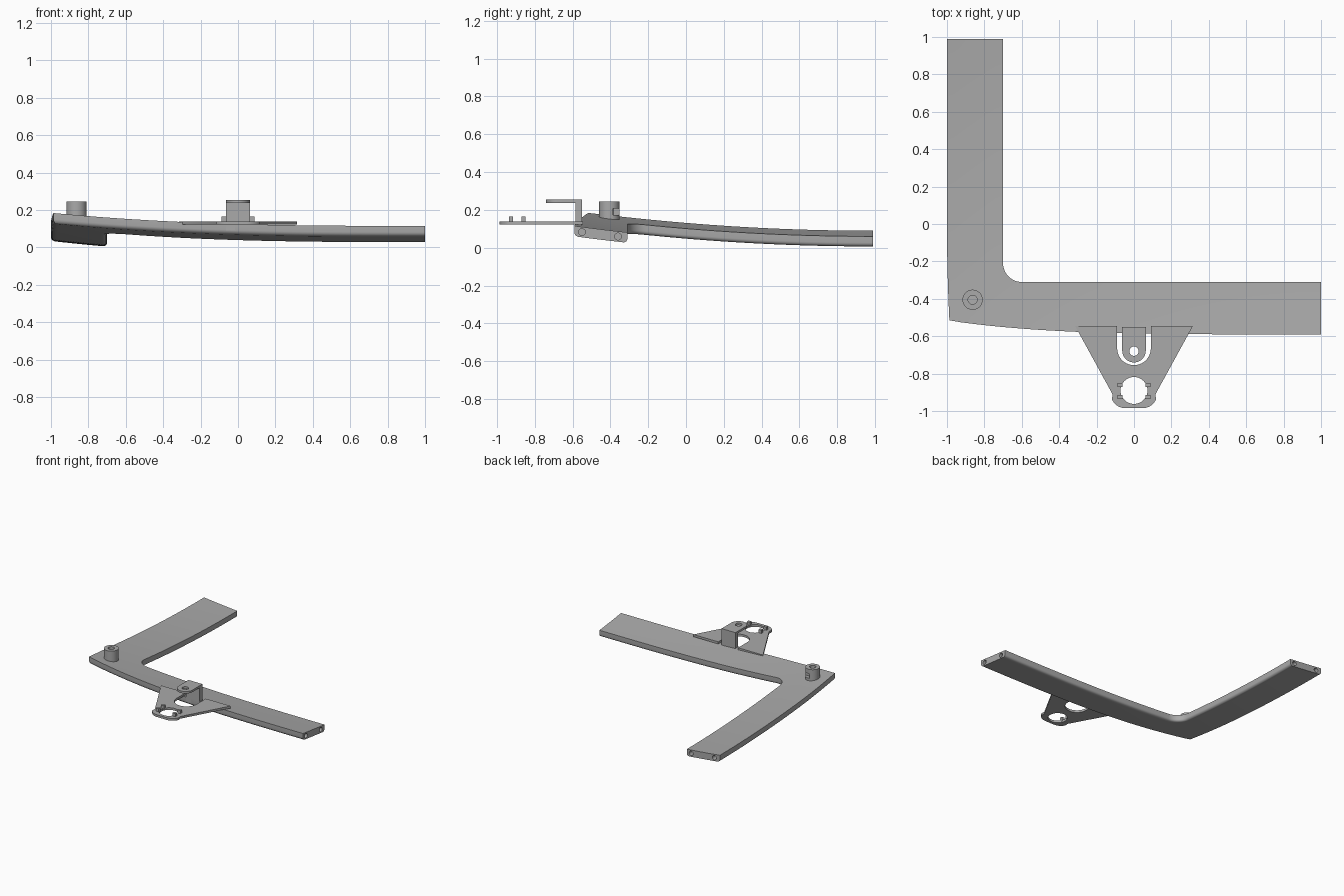
import bpy, bmesh, math
from mathutils import Vector, Matrix

cube = bpy.data.objects.get("Cube")
if cube:
    bpy.data.objects.remove(cube)

GREY = (0.40, 0.40, 0.40, 1)
metal = bpy.data.materials.new("plain_grey")
metal.use_nodes = True
metal.diffuse_color = GREY
metal.node_tree.nodes["Principled BSDF"].inputs["Base Color"].default_value = GREY


def add_object(name, bm):
    bmesh.ops.recalc_face_normals(bm, faces=bm.faces)
    mesh = bpy.data.meshes.new(name)
    bm.to_mesh(mesh)
    bm.free()
    ob = bpy.data.objects.new(name, mesh)
    bpy.context.collection.objects.link(ob)
    ob.data.materials.append(metal)
    return ob


def smooth(ob):
    bpy.ops.object.select_all(action='DESELECT')
    ob.select_set(True)
    bpy.context.view_layer.objects.active = ob
    bpy.ops.object.shade_smooth_by_angle(angle=math.radians(35))


def arc(cx, cy, r, start, end, n):
    return [(cx + r * math.cos(math.radians(start + (end - start) * i / n)),
             cy + r * math.sin(math.radians(start + (end - start) * i / n)))
            for i in range(n + 1)]


def circle(cx, cy, r, n=32):
    return arc(cx, cy, r, 0, 360, n)[:-1]


def plate(name, loops, z0, z1):
    """Flat plate from an outline plus hole loops."""
    cu = bpy.data.curves.new(name, 'CURVE')
    cu.dimensions, cu.fill_mode, cu.extrude = '2D', 'BOTH', (z1 - z0) / 2
    for loop in loops:
        sp = cu.splines.new('POLY')
        sp.points.add(len(loop) - 1)
        for p, (x, y) in zip(sp.points, loop):
            p.co = (x, y, 0, 1)
        sp.use_cyclic_u = True
    tmp = bpy.data.objects.new(name + "_outline", cu)
    bpy.context.collection.objects.link(tmp)
    bpy.context.view_layer.update()
    depsgraph = bpy.context.evaluated_depsgraph_get()
    filled = bpy.data.meshes.new_from_object(tmp.evaluated_get(depsgraph))
    bm = bmesh.new()
    bm.from_mesh(filled)
    bpy.data.meshes.remove(filled)
    bpy.data.objects.remove(tmp)
    bpy.data.curves.remove(cu)
    bmesh.ops.remove_doubles(bm, verts=bm.verts, dist=1e-5)
    bmesh.ops.translate(bm, verts=bm.verts, vec=(0, 0, (z0 + z1) / 2))
    ob = add_object(name, bm)
    smooth(ob)
    return ob


def box(name, lo, hi):
    bm = bmesh.new()
    lo, hi = Vector(lo), Vector(hi)
    bmesh.ops.create_cube(bm, size=1, matrix=Matrix.Translation((lo + hi) / 2)
                          @ Matrix.Diagonal((*(hi - lo), 1)))
    return add_object(name, bm)


def cut(ob, cutter):
    cutter.hide_render = True
    cutter.hide_viewport = True
    mod = ob.modifiers.new("cut", 'BOOLEAN')
    mod.operation, mod.solver, mod.object = 'DIFFERENCE', 'EXACT', cutter


# Curved L-shaped bar
def top_z(x, y):
    t = (y + 0.55) / 1.54
    return 0.11 + 0.08 * ((1 - x) / 2) ** 2.9 - 0.1 * (1 - (1 - t) ** 2)


def outer_y(x):
    return -0.59 + 0.075 * ((1 - x) / 2) ** 4


def outer_x(y):
    return -1 + 0.013 * (max(0, -y) / 0.515) ** 2


THICK, ROUND = 0.055, 0.022
stations = []
for i in range(24):                                   # rear arm
    y = 0.99 - 1.2 * i / 24
    stations.append(((-0.7, y), (outer_x(y), y)))
for i, p in enumerate(arc(-0.6, -0.21, 0.1, 180, 270, 12)):   # corner
    if i <= 6:
        y = -0.21 - 0.305 * i / 6
        stations.append((p, (outer_x(y), y)))
    else:
        x = -0.987 + 0.387 * (i - 6) / 6
        stations.append((p, (x, outer_y(x))))
for i in range(1, 29):                                # front arm
    x = -0.6 + 1.6 * i / 28
    stations.append(((x, -0.31), (x, outer_y(x))))

bm = bmesh.new()
rings = []
for inner, outer in stations:
    a, b = Vector(inner), Vector(outer)
    length = (b - a).length
    section = [(length * k / 8, 0) for k in range(9)]
    section += [(length - ROUND + dx, ROUND - THICK + dz)
                for dx, dz in arc(0, 0, ROUND, 0, -90, 5)]
    section += [(length * k / 8, -THICK) for k in range(7, 0, -1)]
    section += [(ROUND + dx, ROUND - THICK + dz)
                for dx, dz in arc(0, 0, ROUND, -90, -180, 5)]
    ring = []
    for s, dz in section:
        p = a.lerp(b, s / length)
        ring.append(bm.verts.new((p.x, p.y, top_z(p.x, p.y) + dz)))
    rings.append(ring)
for r0, r1 in zip(rings, rings[1:]):
    for k in range(len(r0)):
        n = (k + 1) % len(r0)
        bm.faces.new((r0[k], r0[n], r1[n], r1[k]))
bm.faces.new(rings[0])
bm.faces.new(rings[-1])
bar = add_object("curved_bar", bm)
smooth(bar)

# Bolt holes drilled in both ends of the bar
ends = [(1, -0.55, 'Y'), (1, -0.36, 'Y'), (-0.74, 0.99, 'X'), (-0.95, 0.99, 'X')]
for i, (x, y, axis) in enumerate(ends):
    bm = bmesh.new()
    z = top_z(x, y) - THICK / 2
    bmesh.ops.create_cone(bm, cap_ends=True, segments=20, radius1=0.018,
                          radius2=0.018, depth=0.1,
                          matrix=Matrix.Translation((x, y, z))
                          @ Matrix.Rotation(math.pi / 2, 4, axis))
    cut(bar, add_object("end_hole_cutter_%d" % i, bm))

# Hollow post on the corner, with a slot in its side
post = plate("corner_post", [circle(-0.863, -0.405, 0.054), circle(-0.863, -0.405, 0.024)],
             0.13, 0.245)
cut(post, box("post_slot_cutter", (-0.87, -0.385, 0.172), (-0.78, -0.33, 0.208)))

# Triangular bracket plate with a U-shaped opening and a round hole
right_side = [(0.315, -0.545), (0.115, -0.91)] + arc(0.045, -0.905, 0.08, -25, -90, 8)
outline = right_side + [(-x, y) for x, y in reversed(right_side)]
outline.append((-0.09, -0.545))
outline += arc(0, -0.665, 0.09, 180, 360, 20)
outline.append((0.09, -0.545))
plate("bracket_plate", [outline, circle(0, -0.89, 0.072, 40)], 0.122, 0.14)

# Raised tab and the wall that carries it
tab = [(0.063, -0.55), (-0.063, -0.55)] + arc(0, -0.677, 0.063, 180, 360, 20)
plate("raised_tab", [tab, circle(0, -0.68, 0.025, 24)], 0.237, 0.254)
box("tab_wall", (-0.063, -0.585, 0.09), (0.063, -0.55, 0.237))

# Four small pegs around the round hole
for x in (-0.075, 0.075):
    for y in (-0.86, -0.925):
        box("peg", (x - 0.013, y - 0.011, 0.13), (x + 0.013, y + 0.011, 0.166))
